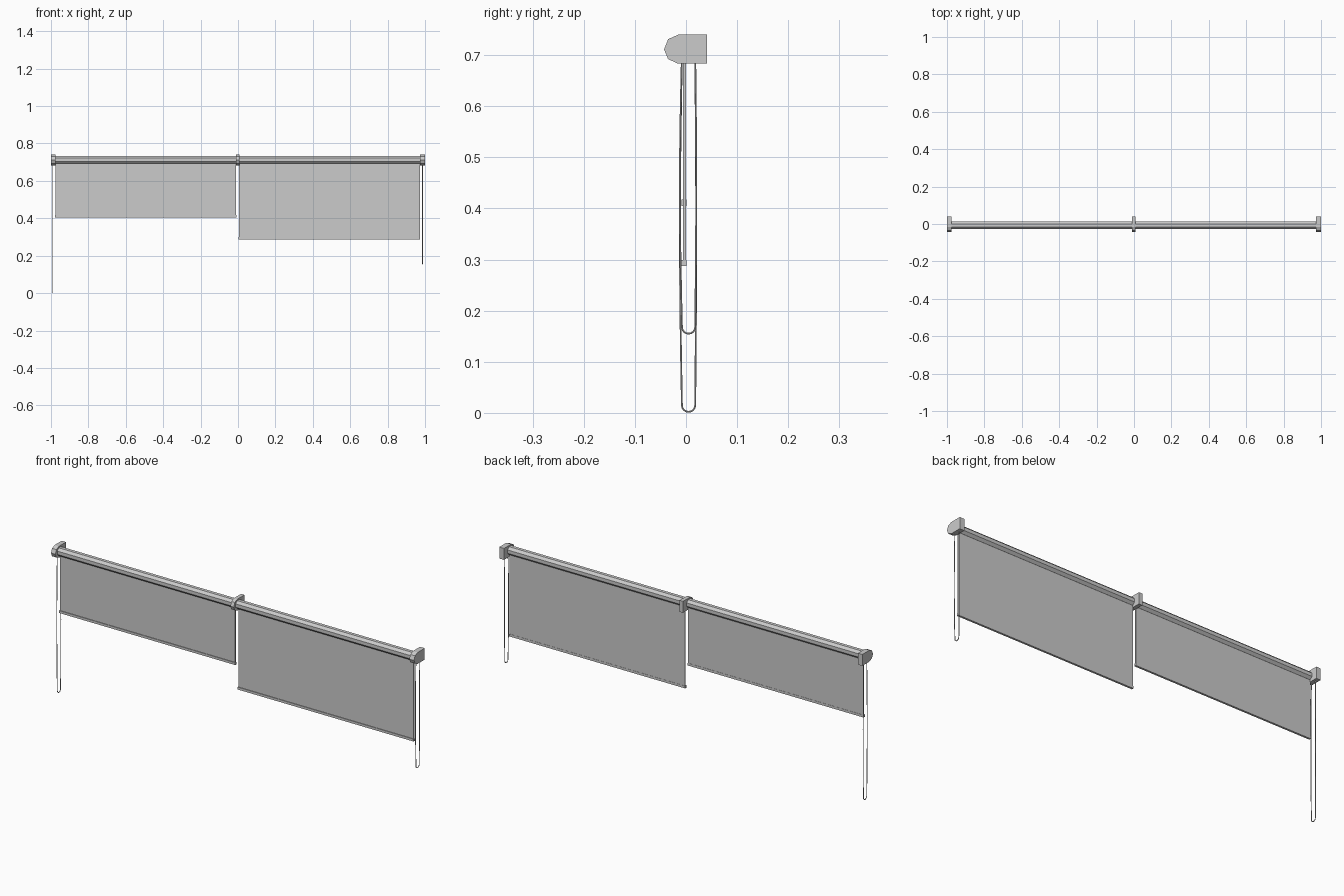
import bpy
import bmesh
import math
from mathutils import Vector

cube = bpy.data.objects.get("Cube")
if cube:
    bpy.data.objects.remove(cube, do_unlink=True)

# Single grey finish
grey = bpy.data.materials.new("plain grey")
grey.use_nodes = True
grey.diffuse_color = (0.6, 0.6, 0.6, 1)
grey.node_tree.nodes["Principled BSDF"].inputs["Base Color"].default_value = (0.6, 0.6, 0.6, 1)


def extrude_profile(name, profile, x0, x1):
    """Sweep a closed (y, z) profile along x."""
    bm = bmesh.new()
    face = bm.faces.new([bm.verts.new((x0, y, z)) for y, z in profile])
    result = bmesh.ops.extrude_face_region(bm, geom=[face])
    moved = [v for v in result["geom"] if isinstance(v, bmesh.types.BMVert)]
    bmesh.ops.translate(bm, verts=moved, vec=Vector((x1 - x0, 0, 0)))
    bmesh.ops.recalc_face_normals(bm, faces=bm.faces)
    mesh = bpy.data.meshes.new(name)
    bm.to_mesh(mesh)
    bm.free()
    mesh.materials.append(grey)
    obj = bpy.data.objects.new(name, mesh)
    bpy.context.collection.objects.link(obj)
    return obj


def rectangle(y0, y1, z0, z1):
    return [(y0, z0), (y1, z0), (y1, z1), (y0, z1)]


def pull_cord(name, x, bottom):
    """Hanging loop: two slightly bowed strands joined by a half circle."""
    top, radius, thick, centre = 0.70, 0.013, 0.002, 0.005
    bend = bottom + thick + radius
    steps = 10
    points = []
    for i in range(steps + 1):
        t = i / steps
        bow = 0.004 * math.sin(math.pi * t)
        points.append((centre - radius - bow, top + (bend - top) * t))
    for i in range(1, 8):
        a = math.pi + math.pi * i / 8
        points.append((centre + radius * math.cos(a), bend + radius * math.sin(a)))
    for i in range(steps + 1):
        t = i / steps
        bow = 0.002 * math.sin(math.pi * t)
        points.append((centre + radius + bow, bend + (top - bend) * t))

    curve = bpy.data.curves.new(name, "CURVE")
    curve.dimensions = "3D"
    curve.bevel_depth = thick
    curve.bevel_resolution = 1
    curve.use_fill_caps = True
    spline = curve.splines.new("POLY")
    spline.points.add(len(points) - 1)
    for p, (y, z) in zip(spline.points, points):
        p.co = (x, y, z, 1)
    curve.materials.append(grey)
    obj = bpy.data.objects.new(name, curve)
    bpy.context.collection.objects.link(obj)
    bpy.ops.object.select_all(action="DESELECT")
    obj.select_set(True)
    bpy.context.view_layer.objects.active = obj
    bpy.ops.object.convert(target="MESH")
    bpy.ops.object.shade_smooth_by_angle(angle=math.radians(50))


# Brackets: square at the wall, faceted round nose at the front
bracket = [(0.041, 0.683), (0.041, 0.74), (-0.015, 0.74), (-0.035, 0.731),
           (-0.043, 0.711), (-0.035, 0.692), (-0.015, 0.683)]
for name, x0, x1 in (("right_bracket", -1.0, -0.976),
                     ("middle_bracket", -0.012, 0.007),
                     ("left_bracket", 0.974, 1.0)):
    extrude_profile(name, bracket, x0, x1)

# Eight-sided roller with flat faces up and forward
roller = []
for i in range(8):
    a = math.pi * (i + 0.5) / 4
    roller.append((-0.008 + 0.0217 * math.cos(a), 0.713 + 0.0217 * math.sin(a)))

# Roller, fabric and hem bar of each blind
for side, x0, x1, bottom in (("right", -0.977, -0.011, 0.405),
                             ("left", 0.006, 0.972, 0.287)):
    extrude_profile(side + "_roller", roller, x0 - 0.002, x1 + 0.002)
    extrude_profile(side + "_fabric", rectangle(-0.006, 0, bottom + 0.002, 0.71), x0, x1)
    extrude_profile(side + "_hem_bar", rectangle(-0.009, 0.001, bottom, bottom + 0.012),
                    x0 - 0.002, x1 + 0.002)

# Pull cords beside the outer ends
pull_cord("right_pull_cord", -0.99, 0)
pull_cord("left_pull_cord", 0.986, 0.153)
